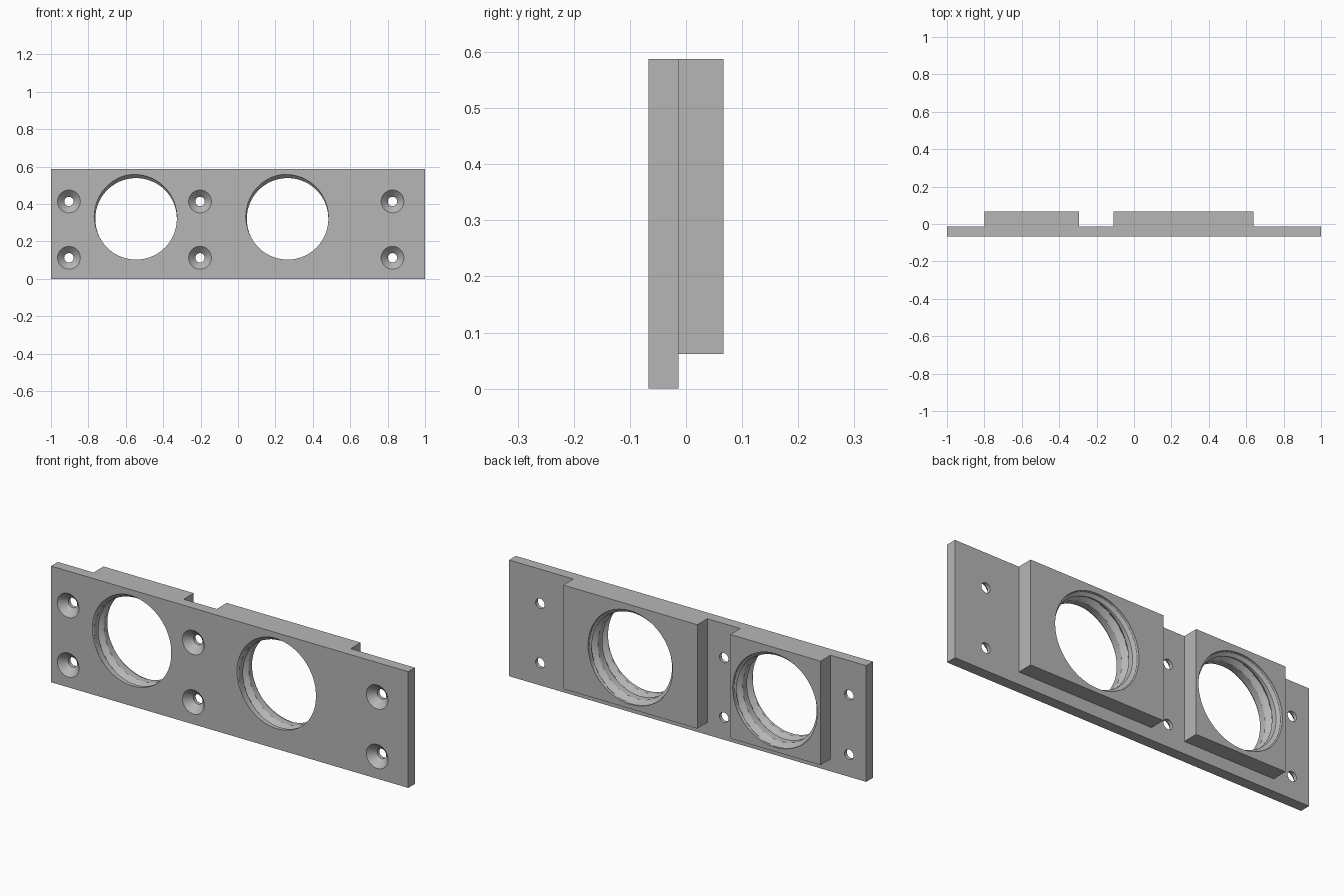
import bpy, bmesh, math
from mathutils import Matrix

if "Cube" in bpy.data.objects:
    bpy.data.objects.remove(bpy.data.objects["Cube"], do_unlink=True)

FRONT, STEP, BACK = -0.067, -0.013, 0.067
TOP = 0.588

grey = bpy.data.materials.new("plain_grey")
grey.use_nodes = True
grey.diffuse_color = (0.47, 0.47, 0.47, 1)
grey.node_tree.nodes["Principled BSDF"].inputs["Base Color"].default_value = (0.47, 0.47, 0.47, 1)


def finish(bm, name):
    bmesh.ops.recalc_face_normals(bm, faces=bm.faces)
    mesh = bpy.data.meshes.new(name)
    bm.to_mesh(mesh)
    bm.free()
    mesh.materials.append(grey)
    obj = bpy.data.objects.new(name, mesh)
    bpy.context.collection.objects.link(obj)
    return obj


def box(name, x, y, z):
    bm = bmesh.new()
    spans = (x, y, z)
    size = [b - a for a, b in spans]
    mid = [(a + b) / 2 for a, b in spans]
    bmesh.ops.create_cube(bm, size=1, matrix=Matrix.Translation(mid) @ Matrix.Diagonal((*size, 1)))
    return finish(bm, name)


def turned(name, cx, cz, depths, radius, sides):
    """Closed solid around a y axis; radius is a function of depth and angle."""
    bm = bmesh.new()
    rings = []
    for y in depths:
        ring = []
        for i in range(sides):
            a = math.tau * i / sides
            r = radius(y, a)
            ring.append(bm.verts.new((cx + r * math.cos(a), y, cz + r * math.sin(a))))
        rings.append(ring)
    for low, high in zip(rings, rings[1:]):
        for i in range(sides):
            j = (i + 1) % sides
            bm.faces.new((low[i], low[j], high[j], high[i]))
    bm.faces.new(rings[0])
    bm.faces.new(rings[-1])
    return finish(bm, name)


def boolean(target, other, operation):
    mod = target.modifiers.new(operation.lower(), 'BOOLEAN')
    mod.operation = operation
    mod.solver = 'EXACT'
    mod.object = other
    bpy.context.view_layer.objects.active = target
    bpy.ops.object.modifier_apply(modifier=mod.name)
    bpy.data.objects.remove(other, do_unlink=True)


def threaded(y, a):
    """Bore radius with a helical V groove, opening out at the back."""
    phase = (y - FRONT) / 0.08 + a / math.tau - 0.29
    off = abs(phase - round(phase))
    groove = max(0, 1 - off / 0.28)
    mouth = min(1, max(0, (y - 0.045) / 0.012)) * 0.85
    return 0.218 + 0.022 * max(groove, mouth)


def countersunk(y, a):
    return max(0.025, 0.061 - (y - FRONT))


# Mounting plate with two raised pads on its back
plate = box("mounting_plate", (-1, 1), (FRONT, STEP), (0, TOP))
for x in ((-0.80, -0.295), (-0.11, 0.64)):
    # Outline flush with the plate top
    boolean(plate, box("pad", x, (STEP - 0.02, BACK), (0.062, TOP)), 'UNION')

# Threaded bores
bore_depths = [FRONT - 0.01 + 0.154 * i / 44 for i in range(45)]
for x in (-0.545, 0.265):
    boolean(plate, turned("bore", x, 0.321, bore_depths, threaded, 72), 'DIFFERENCE')

# Countersunk screw holes
for x in (-0.904, -0.203, 0.826):
    for z in (0.113, 0.414):
        hole = turned("screw_hole", x, z, (FRONT - 0.01, FRONT + 0.036, BACK + 0.01), countersunk, 32)
        boolean(plate, hole, 'DIFFERENCE')

# Crisp edges, smooth bores
bpy.ops.object.select_all(action='DESELECT')
plate.select_set(True)
bpy.context.view_layer.objects.active = plate
bpy.ops.object.shade_smooth_by_angle(angle=math.radians(25))
